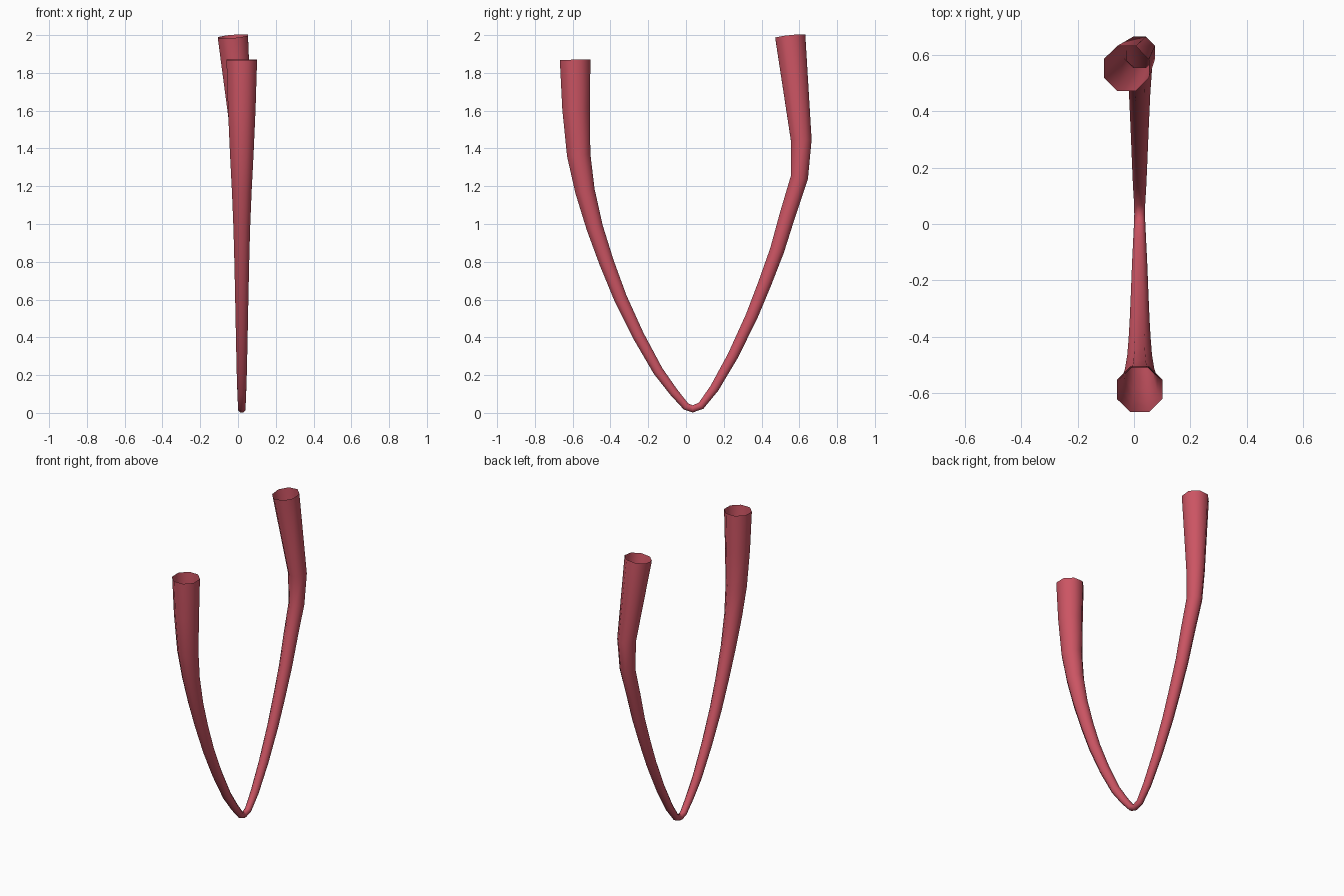
import bpy, bmesh, math
from mathutils import Vector

cube = bpy.data.objects.get("Cube")
if cube:
    bpy.data.objects.remove(cube, do_unlink=True)

SIDES = 8

# Path from the front rim, down to the bend and up to the back rim:
# x, y, z, half width across the flats
PATH = [
    (0.02, -0.587, 1.87, 0.081),
    (0.02, -0.582, 1.61, 0.073),
    (0.02, -0.568, 1.365, 0.062),
    (0.02, -0.535, 1.175, 0.052),
    (0.02, -0.483, 0.98, 0.044),
    (0.02, -0.42, 0.795, 0.039),
    (0.02, -0.348, 0.61, 0.035),
    (0.02, -0.253, 0.41, 0.031),
    (0.02, -0.148, 0.222, 0.027),
    (0.02, -0.065, 0.11, 0.023),
    (0.02, 0.0, 0.034, 0.020),
    (0.02, 0.035, 0.021, 0.019),
    (0.02, 0.08, 0.038, 0.020),
    (0.02, 0.15, 0.13, 0.024),
    (0.02, 0.247, 0.30, 0.028),
    (0.02, 0.347, 0.51, 0.032),
    (0.02, 0.415, 0.68, 0.035),
    (0.02, 0.482, 0.86, 0.038),
    (0.02, 0.538, 1.05, 0.042),
    (0.02, 0.60, 1.245, 0.046),
    (0.02, 0.61, 1.445, 0.055),
    (-0.027, 0.552, 1.993, 0.080),
]


def make_material(name, colour):
    mat = bpy.data.materials.new(name)
    mat.use_nodes = True
    mat.diffuse_color = (*colour, 1)
    mat.node_tree.nodes["Principled BSDF"].inputs["Base Color"].default_value = (*colour, 1)
    return mat


def tapered_tube(name, path, mat):
    """Sweep an open octagonal ring along the path."""
    centres = [Vector(p[:3]) for p in path]
    bm = bmesh.new()
    rings = []
    for i, c in enumerate(centres):
        before = (c - centres[max(i - 1, 0)]).normalized()
        after = (centres[min(i + 1, len(path) - 1)] - c).normalized()
        tangent = (before + after).normalized()
        side = Vector((1, 0, 0))
        side = (side - tangent * side.dot(tangent)).normalized()
        normal = tangent.cross(side)
        radius = path[i][3] / math.cos(math.pi / SIDES)
        ring = []
        for k in range(SIDES):
            a = math.tau * (k + 0.5) / SIDES
            ring.append(bm.verts.new(c + radius * (side * math.cos(a) + normal * math.sin(a))))
        rings.append(ring)
    for lower, upper in zip(rings, rings[1:]):
        for k in range(SIDES):
            n = (k + 1) % SIDES
            face = bm.faces.new((lower[k], lower[n], upper[n], upper[k]))
            face.smooth = True
    mesh = bpy.data.meshes.new(name)
    bm.to_mesh(mesh)
    bm.free()
    mesh.materials.append(mat)
    obj = bpy.data.objects.new(name, mesh)
    bpy.context.collection.objects.link(obj)
    return obj


red = make_material("rose_red", (0.60, 0.09, 0.125))
tapered_tube("bent_tube", PATH, red)
